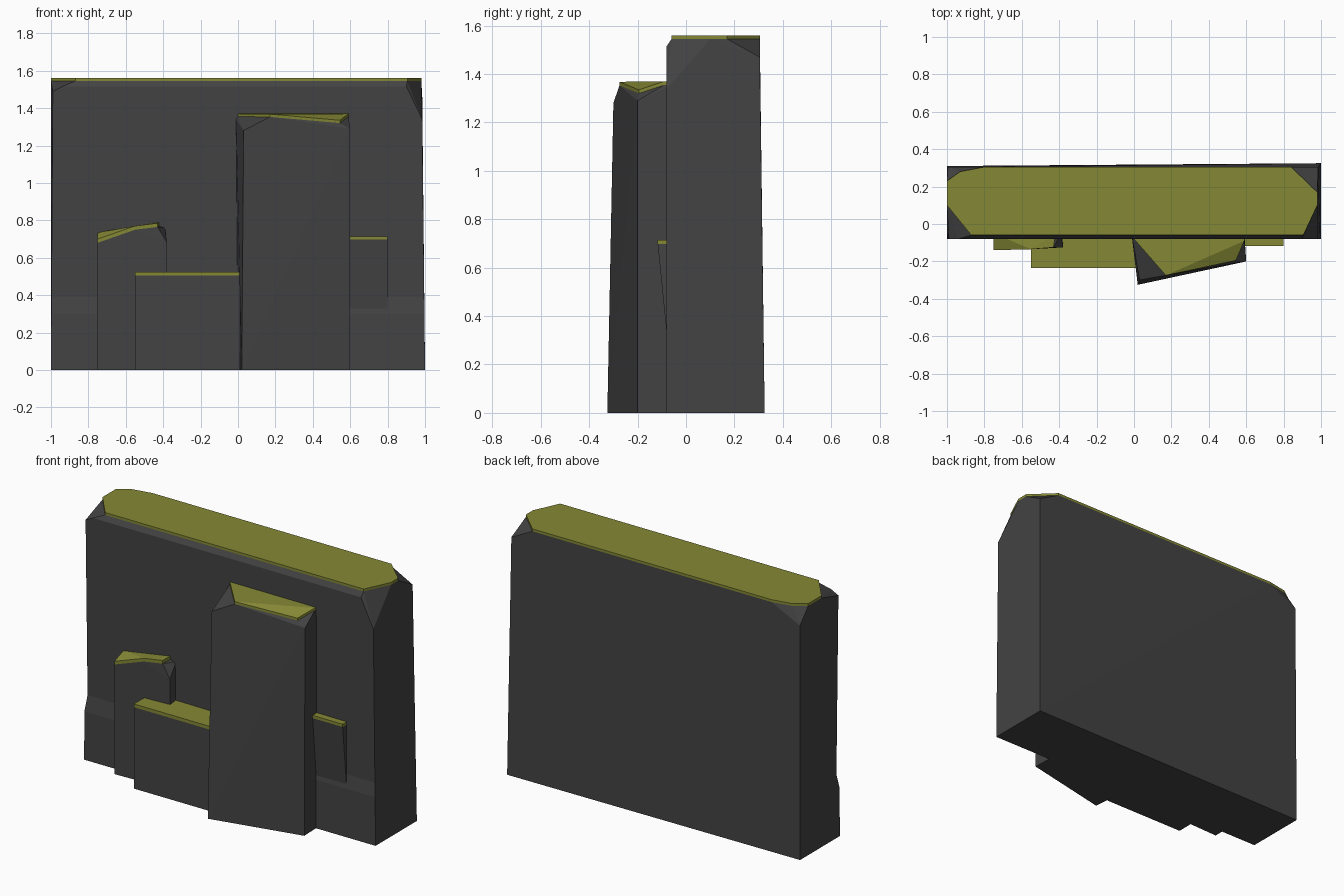
import bpy, bmesh
from mathutils import Vector

cube = bpy.data.objects.get("Cube")
if cube:
    bpy.data.objects.remove(cube, do_unlink=True)


def material(name, rgb):
    mat = bpy.data.materials.new(name)
    mat.use_nodes = True
    mat.diffuse_color = (*rgb, 1)
    mat.node_tree.nodes["Principled BSDF"].inputs["Base Color"].default_value = (*rgb, 1)
    return mat


ROCK = material("dark_rock", (0.056, 0.056, 0.056))
MOSS = material("olive_moss", (0.235, 0.25, 0.035))


def hull(points):
    bm = bmesh.new()
    for p in points:
        bm.verts.new(p)
    res = bmesh.ops.convex_hull(bm, input=bm.verts)
    spare = {g for g in res["geom_interior"] + res["geom_unused"]
             if isinstance(g, bmesh.types.BMVert) and g.is_valid}
    bmesh.ops.delete(bm, geom=list(spare), context='VERTS')
    bmesh.ops.dissolve_limit(bm, angle_limit=0.01, verts=bm.verts, edges=bm.edges)
    return bm


def finish(name, bm, mat):
    bmesh.ops.recalc_face_normals(bm, faces=bm.faces)
    mesh = bpy.data.meshes.new(name)
    bm.to_mesh(mesh)
    bm.free()
    mesh.materials.append(mat)
    bpy.context.collection.objects.link(bpy.data.objects.new(name, mesh))


def rock_with_moss(name, body, top, thick):
    """Faceted rock hull ending just under a moss slab that follows the top points."""
    under = [Vector(p) - Vector((0, 0, thick)) for p in top]
    finish(name + "_moss", hull([*top, *under]), MOSS)
    return hull([*body, *under])


# Main cliff wall: leaning box with chipped upper corners
wall_top = [(x, y, 1.56) for x, y in (
    (-1, .10), (-1, .23), (-.93, .28), (-.8, .305), (.84, .305),
    (.98, .17), (.98, .10), (.905, -.06), (-.87, -.06))]
wall_body = [(-1, -.08, 0), (1, -.08, 0), (1, .325, 0), (-1, .31, 0),
             (-.99, -.08, 1.49), (-.94, -.08, 1.515), (.9, -.08, 1.515),
             (.985, -.08, 1.34), (.985, .305, 1.47), (-.995, .305, 1.45)]
wall = rock_with_moss("wall", wall_body, wall_top, .015)

# Shallow step worn into the front left end of the wall
for z in (.3, .39):
    bmesh.ops.bisect_plane(wall, geom=wall.verts[:] + wall.edges[:] + wall.faces[:],
                           plane_co=(0, 0, z), plane_no=(0, 0, 1))
for v in wall.verts:
    if v.co.x < -.9 and v.co.y < 0 and abs(v.co.z - .39) < .01:
        v.co.y += .03
finish("wall", wall, ROCK)

# Tall front column, turned slightly, with a sloping top
finish("tall_column", rock_with_moss(
    "tall_column",
    [(.02, -.325, 0), (.595, -.2, 0), (.59, -.05, 0), (0, -.05, 0),
     (.03, -.3, 1.28), (.6, -.2, 1.29), (.58, -.05, 1.34), (-.01, -.08, 1.34)],
    [(0, -.05, 1.37), (0, -.08, 1.37), (.17, -.275, 1.368), (.545, -.195, 1.335),
     (.59, -.09, 1.37), (.59, -.05, 1.37)], .015), ROCK)

# Left rock with a crooked top
finish("left_rock", rock_with_moss(
    "left_rock",
    [(-.75, -.14, 0), (-.38, -.125, 0), (-.38, -.05, 0), (-.75, -.05, 0),
     (-.38, -.125, .68), (-.39, -.05, .76)],
    [(-.75, -.14, .70), (-.75, -.05, .735), (-.55, -.135, .77),
     (-.43, -.125, .785), (-.42, -.05, .79)], .02), ROCK)


# Flat-topped low step, and a small ledge that tapers into the wall
def block(name, x0, x1, front_top, front_low, z_low, z_top, thick):
    top = [(x, y, z_top) for x in (x0, x1) for y in (front_top, -.05)]
    low = [(x, y, z_low) for x in (x0, x1) for y in (front_low, -.05)]
    finish(name, rock_with_moss(name, low, top, thick), ROCK)


block("low_step", -.55, .01, -.235, -.235, 0, .525, .02)
block("small_ledge", .57, .8, -.117, -.075, .28, .715, .017)
